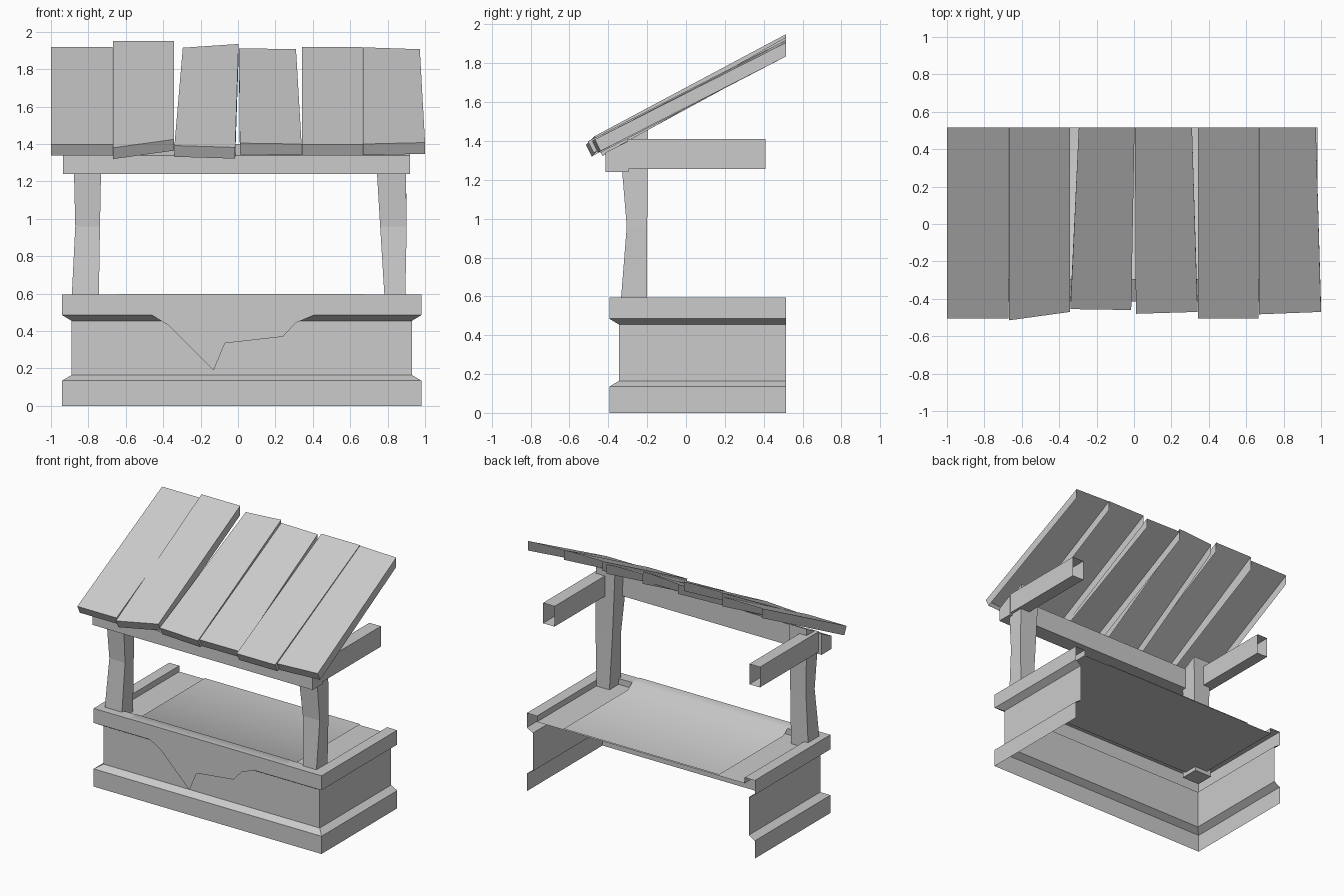
import bpy, bmesh

if "Cube" in bpy.data.objects:
    bpy.data.objects.remove(bpy.data.objects["Cube"])


def make(name, verts, faces, smooth=False):
    me = bpy.data.meshes.new(name)
    bm = bmesh.new()
    vs = [bm.verts.new(v) for v in verts]
    for f in faces:
        bm.faces.new([vs[i] for i in f])
    bmesh.ops.recalc_face_normals(bm, faces=bm.faces)
    bm.to_mesh(me)
    bm.free()
    ob = bpy.data.objects.new(name, me)
    bpy.context.collection.objects.link(ob)
    for p in me.polygons:
        p.use_smooth = smooth
    return ob


def loft(name, rings, closed=True, caps=(False, False), smooth=False):
    """Skin consecutive rings of points, optionally closed and capped."""
    n = len(rings[0])
    verts = [p for r in rings for p in r]
    faces = []
    for k in range(len(rings) - 1):
        for i in range(n if closed else n - 1):
            j = (i + 1) % n
            faces.append((k * n + i, k * n + j, (k + 1) * n + j, (k + 1) * n + i))
    if caps[0]:
        faces.append(tuple(range(n)))
    if caps[1]:
        faces.append(tuple(range(len(verts) - n, len(verts))))
    return make(name, verts, faces, smooth)


X0, X1, Y0, YB = -0.89, 0.93, -0.345, 0.515

# base: moulding profile swept around left, front and right, open at the wall
profile = [(.05, 0), (.05, .135), (0, .165), (0, .455), (.05, .485),
           (.05, .595), (-.035, .595), (-.035, .55)]
loft("counter_base", [[(X0 - o, YB, z), (X0 - o, Y0 - o, z), (X1 + o, Y0 - o, z), (X1 + o, YB, z)]
                      for o, z in profile], closed=False)

# sunken counter top
i = .035
make("counter_top", [(X0 + i, Y0 + i, .55), (X1 - i, Y0 + i, .55), (X1 - i, YB, .55), (X0 + i, YB, .55)],
     [(0, 1, 2, 3)])

# cloth lying on the counter with a ragged front hang
hem = [(-.64, .594), (-.37, .43), (-.13, .19), (-.07, .335), (.24, .37), (.31, .445), (.67, .594)]
path = [(YB, .558), (-.26, .558), (-.31, .598), (-.398, .598)]
loft("cloth_top", [[(x, y, z) for x, _ in hem] for y, z in path], closed=False, smooth=True)
loft("cloth_hang", [[(x, -.398, .598) for x, _ in hem], [(x, -.398, z) for x, z in hem]], closed=False)


# posts, bent in the middle and cut to the roof slope
def post(name, xs):
    ys = [(-.34, -.2), (-.305, -.2), (-.34, -.195)]
    zs = [(.52, .52), (.96, .96), (1.38, 1.46)]
    loft(name, [[(a, f, zf), (b, f, zf), (b, k, zk), (a, k, zk)]
                for (a, b), (f, k), (zf, zk) in zip(xs, ys, zs)], caps=(True, True))


post("left_post", [(-.892, -.745), (-.87, -.738), (-.88, -.73)])
post("right_post", [(.787, .893), (.76, .902), (.735, .895)])

# front beam under the roof
loft("front_beam", [[(x, -.415, 1.24), (x, -.295, 1.24), (x, -.295, 1.40), (x, -.415, 1.34)]
                    for x in (-.935, .92)], caps=(True, True))

# hollow arms reaching back to the wall
for name, a, b in (("left_arm", -.91, -.82), ("right_arm", .82, .917)):
    loft(name, [[(a, y, 1.255), (b, y, 1.255), (b, y, 1.41), (a, y, 1.41)] for y in (-.3, .41)],
         caps=(True, False))

# roof planks: back x pair, back z pair, front x pair, front y pair, front z pair
planks = [((-1, -.67), (1.92, 1.92), (-1, -.67), (-.505, -.505), (1.398, 1.398)),
          ((-.668, -.342), (1.95, 1.95), (-.668, -.342), (-.515, -.47), (1.38, 1.425)),
          ((-.295, .003), (1.915, 1.935), (-.34, -.015), (-.455, -.46), (1.392, 1.382)),
          ((.005, .31), (1.912, 1.907), (.01, .34), (-.48, -.47), (1.405, 1.40)),
          ((.342, .666), (1.92, 1.92), (.342, .666), (-.505, -.505), (1.398, 1.398)),
          ((.668, .972), (1.917, 1.907), (.668, 1.0), (-.483, -.47), (1.40, 1.408))]
for k, (bx, bz, fx, fy, fz) in enumerate(planks):
    v = [(bx[s], YB, bz[s]) for s in (0, 1)] + [(fx[s], fy[s], fz[s]) for s in (0, 1)]
    v += [(bx[s], YB, bz[s] - .072) for s in (0, 1)]
    v += [(fx[s], fy[s] + .03, fz[s] - .06) for s in (0, 1)]
    # top, front and both sides; underside and wall end stay open
    make(f"roof_plank_{k + 1}", v, [(0, 2, 3, 1), (2, 6, 7, 3), (0, 4, 6, 2), (1, 3, 7, 5)])
